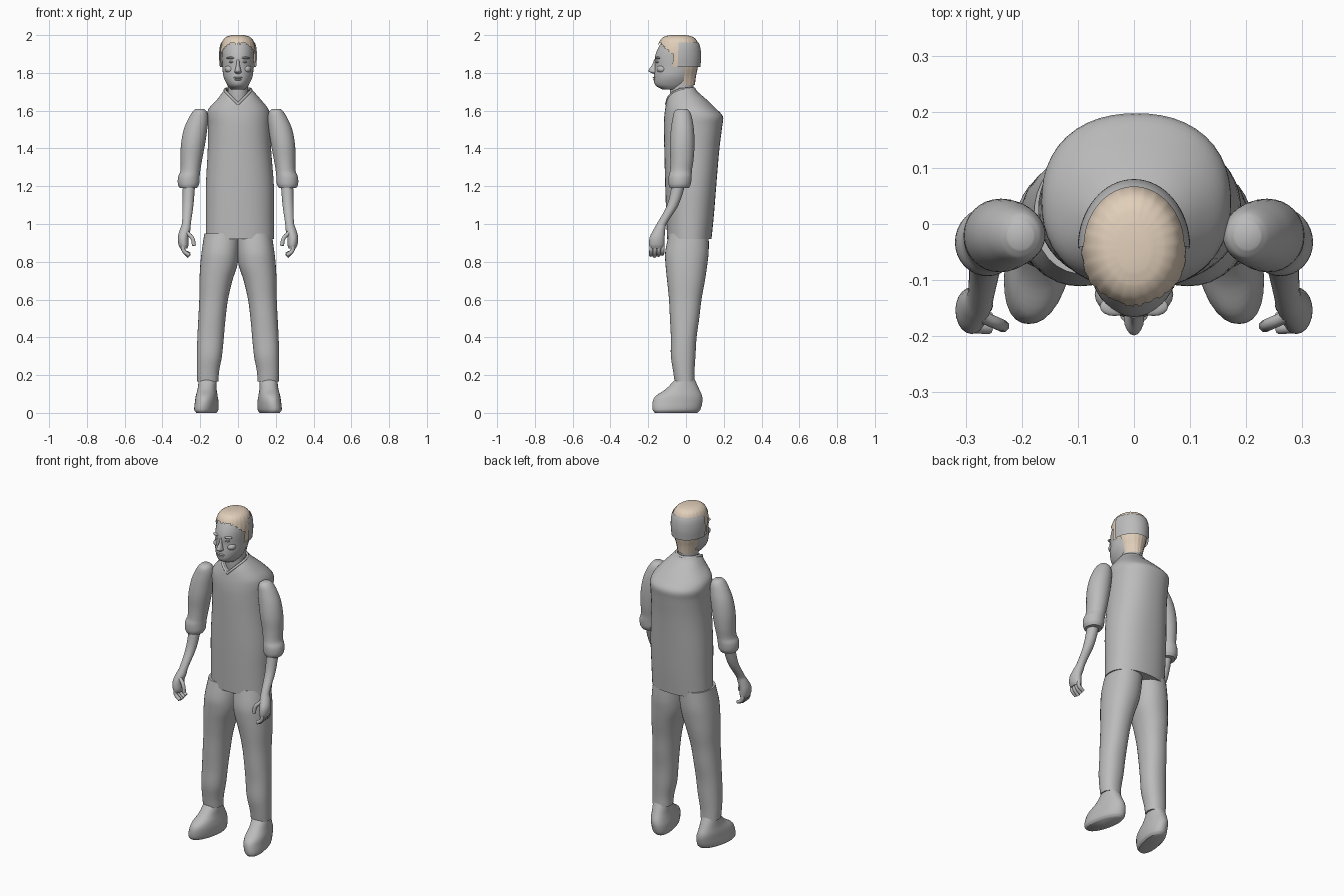
import bpy, bmesh
from math import sin, cos, pi, radians
from mathutils import Matrix

cube = bpy.data.objects.get("Cube")
if cube:
    bpy.data.objects.remove(cube)


def material(name, rgb):
    m = bpy.data.materials.new(name)
    m.use_nodes = True
    m.diffuse_color = (*rgb, 1)
    m.node_tree.nodes["Principled BSDF"].inputs["Base Color"].default_value = (*rgb, 1)
    return m


GREY = material("plain_grey", (0.5, 0.5, 0.5))
TAN = material("sandy_hair", (0.75, 0.62, 0.49))


def finish(name, bm, mat, side=1):
    if side < 0:
        bmesh.ops.scale(bm, vec=(-1, 1, 1), verts=bm.verts)
    bmesh.ops.recalc_face_normals(bm, faces=bm.faces)
    me = bpy.data.meshes.new(name)
    bm.to_mesh(me)
    bm.free()
    me.materials.append(mat)
    me.shade_smooth()
    me.set_sharp_from_angle(angle=radians(50))
    ob = bpy.data.objects.new(name, me)
    bpy.context.collection.objects.link(ob)
    return ob


def refine(rings, steps):
    """Smoothly interpolate rings along z."""
    n = len(rings)

    def slope(i, k):
        a, b = rings[max(i - 1, 0)], rings[min(i + 1, n - 1)]
        return (b[k] - a[k]) / (b[0] - a[0])

    out = []
    for i in range(n - 1):
        a, b = rings[i], rings[i + 1]
        h = b[0] - a[0]
        for s in range(steps):
            t = s / steps
            row = [a[0] + h * t]
            for k in range(1, 5):
                row.append((2*t**3 - 3*t*t + 1) * a[k] + (t**3 - 2*t*t + t) * h * slope(i, k)
                           + (3*t*t - 2*t**3) * b[k] + (t**3 - t*t) * h * slope(i + 1, k))
            out.append(row)
    return out + [rings[-1]]


def loft(name, rings, mat=GREY, side=1, power=2.0, seg=32, steps=4,
         ripple=0, cap_top=True, shape=None, keep=None):
    """Stack of rounded outlines, each (z, y_front, y_back, x_min, x_max)."""
    bm = bmesh.new()
    loops = []
    for z, y0, y1, x0, x1 in refine(rings, steps):
        loop = []
        for i in range(seg):
            a = 2 * pi * i / seg
            c, s = cos(a), sin(a)
            r = (abs(c)**power + abs(s)**power) ** (-1 / power) * (1 + ripple * sin(i * 2.1))
            loop.append(bm.verts.new(((x0 + x1) / 2 + c * r * (x1 - x0) / 2,
                                      (y0 + y1) / 2 + s * r * (y1 - y0) / 2, z)))
        loops.append(loop)
    for lo, hi in zip(loops, loops[1:]):
        for i in range(seg):
            j = (i + 1) % seg
            bm.faces.new((lo[i], lo[j], hi[j], hi[i]))
    bm.faces.new(loops[0])
    if cap_top:
        bm.faces.new(loops[-1])
    if shape:
        for v in bm.verts:
            shape(v.co)
    if keep:
        gone = [f for f in bm.faces if not keep(f.calc_center_median())]
        bmesh.ops.delete(bm, geom=gone, context='FACES')
    return finish(name, bm, mat, side)


def ball(name, loc, size, side=1):
    bm = bmesh.new()
    bmesh.ops.create_uvsphere(bm, u_segments=16, v_segments=10, radius=1,
                              matrix=Matrix.Translation(loc) @ Matrix.Diagonal((*size, 1)))
    return finish(name, bm, GREY, side)


def tube(name, points, radius, side=1):
    cu = bpy.data.curves.new(name, 'CURVE')
    cu.dimensions = '3D'
    cu.bevel_depth = radius
    cu.bevel_resolution = 2
    cu.use_fill_caps = True
    sp = cu.splines.new('BEZIER')
    sp.bezier_points.add(len(points) - 1)
    for bp, (x, y, z) in zip(sp.bezier_points, points):
        bp.co = (x * side, y, z)
        bp.handle_left_type = bp.handle_right_type = 'AUTO'
    cu.materials.append(GREY)
    ob = bpy.data.objects.new(name, cu)
    bpy.context.collection.objects.link(ob)


# Shirt with a V neckline
def neckline(co):
    if co.z > 1.64 and co.y < -0.04:
        co.z = min(co.z, 1.64 + abs(co.x))


loft("shirt", [(.92, -.1, .135, -.17, .19), (1.05, -.105, .148, -.17, .19),
               (1.2, -.11, .16, -.17, .19), (1.4, -.115, .177, -.16, .175),
               (1.52, -.117, .192, -.16, .172), (1.57, -.115, .195, -.165, .172),
               (1.61, -.11, .16, -.155, .16), (1.66, -.1, .108, -.11, .12),
               (1.7, -.085, .062, -.08, .085), (1.72, -.075, .048, -.066, .068)],
     power=2.25, seg=48, cap_top=False, shape=neckline)
tube("collar", [(0, -.105, 1.635), (.045, -.085, 1.68), (.069, -.03, 1.71), (.045, .025, 1.715),
                (0, .045, 1.715), (-.045, .025, 1.715), (-.069, -.03, 1.71),
                (-.045, -.085, 1.68), (0, -.105, 1.635)], .007)


def splay(co):
    co.x -= (co.y + .04) * .2 * (1 - co.z / .18)


for side, label in ((1, "left_"), (-1, "right_")):
    # Arm: sleeve with rolled cuff, forearm and hand
    loft(label + "sleeve", [(1.19, -.085, .015, .217, .308), (1.21, -.092, .025, .206, .318),
                            (1.25, -.092, .03, .203, .317), (1.28, -.085, .031, .2, .305),
                            (1.34, -.083, .04, .19, .304), (1.42, -.086, .045, .175, .302),
                            (1.5, -.08, .042, .163, .287), (1.56, -.071, .032, .158, .262),
                            (1.595, -.062, .02, .165, .24), (1.61, -.045, .003, .18, .225)],
         side=side)
    loft(label + "forearm_and_palm", [(.87, -.19, -.12, .268, .305), (.89, -.196, -.115, .262, .315),
                                      (.93, -.192, -.113, .262, .318), (.97, -.172, -.11, .252, .308),
                                      (1.0, -.155, -.103, .25, .297), (1.1, -.1, -.04, .236, .294),
                                      (1.22, -.072, .0, .226, .292)], side=side, seg=20)
    for i in range(4):
        y = -.184 + i * .02
        tip = .82 + abs(i - 1) * .006
        tube(label + "finger_%d" % (i + 1),
             [(.29, y, .895), (.288, y, .86), (.258, y - .002, tip + .008)], .0105, side)
    tube(label + "thumb", [(.272, -.165, .955), (.242, -.178, .925), (.233, -.182, .885)], .011, side)

    # Leg and shoe
    loft(label + "trouser_leg", [(.165, -.06, .045, .104, .216), (.22, -.068, .045, .1, .218),
                                 (.3, -.08, .05, .085, .218), (.4, -.08, .056, .075, .215),
                                 (.5, -.085, .07, .066, .21), (.6, -.09, .082, .053, .205),
                                 (.7, -.1, .1, .03, .204), (.78, -.108, .112, .004, .2),
                                 (.85, -.11, .12, -.005, .193), (.95, -.09, .12, -.01, .178)],
         side=side, power=2.2)
    loft(label + "shoe", [(0, -.165, .06, .118, .212), (.015, -.176, .075, .108, .224),
                          (.06, -.176, .087, .106, .224), (.09, -.16, .085, .11, .222),
                          (.125, -.108, .07, .115, .215), (.18, -.055, .045, .115, .208)],
         side=side, power=2.2, shape=splay)

    # Eye, brow and cheek
    ball(label + "eye", (.033, -.15, 1.858), (.015, .011, .006), side)
    ball(label + "brow", (.035, -.147, 1.879), (.026, .017, .007), side)
    ball(label + "cheek", (.042, -.125, 1.82), (.028, .03, .022), side)


def sym(rows):
    return [(z, y0, y1, -r, r) for z, y0, y1, r in rows]


# Head and face
loft("neck", sym([(1.6, -.075, .03, .056), (1.7, -.085, .038, .054), (1.8, -.08, .045, .056)]))
loft("head", sym([(1.712, -.125, -.02, .036), (1.735, -.163, .015, .056), (1.78, -.169, .038, .077),
                  (1.83, -.165, .055, .082), (1.88, -.165, .065, .084), (1.92, -.153, .065, .083),
                  (1.96, -.13, .05, .072), (1.985, -.1, .02, .045)]), seg=40)
loft("nose", sym([(1.795, -.172, -.14, .011), (1.805, -.194, -.14, .018), (1.815, -.198, -.14, .016),
                  (1.84, -.181, -.14, .01), (1.872, -.168, -.14, .008)]), seg=16)
ball("upper_lip", (0, -.163, 1.775), (.025, .014, .005))
ball("lower_lip", (0, -.161, 1.764), (.021, .014, .005))


# Hair, trimmed along the hairline, temples and nape
def is_hair(c):
    if c.y < -.07:
        return c.z > 1.89 + (-.07 - c.y) - .012 * (abs(c.x) < .015)
    return c.z > (1.73 if c.y > -.01 else 1.83)


loft("hair", sym([(1.72, -.15, .045, .058), (1.78, -.16, .052, .072), (1.83, -.166, .062, .088),
                  (1.9, -.16, .069, .093), (1.94, -.15, .067, .09), (1.975, -.135, .054, .078),
                  (1.993, -.112, .03, .057), (2.0, -.085, .0, .03)]),
     TAN, seg=72, ripple=.012, keep=is_hair)

# Band wrapping the back of the head
loft("head_band", sym([(1.83, -.164, .076, .096), (1.88, -.164, .08, .1), (1.92, -.16, .078, .099),
                       (1.945, -.154, .073, .095), (1.962, -.146, .066, .089)]),
     seg=64, cap_top=False, keep=lambda c: c.y > -.045 and c.z > 1.8301)
